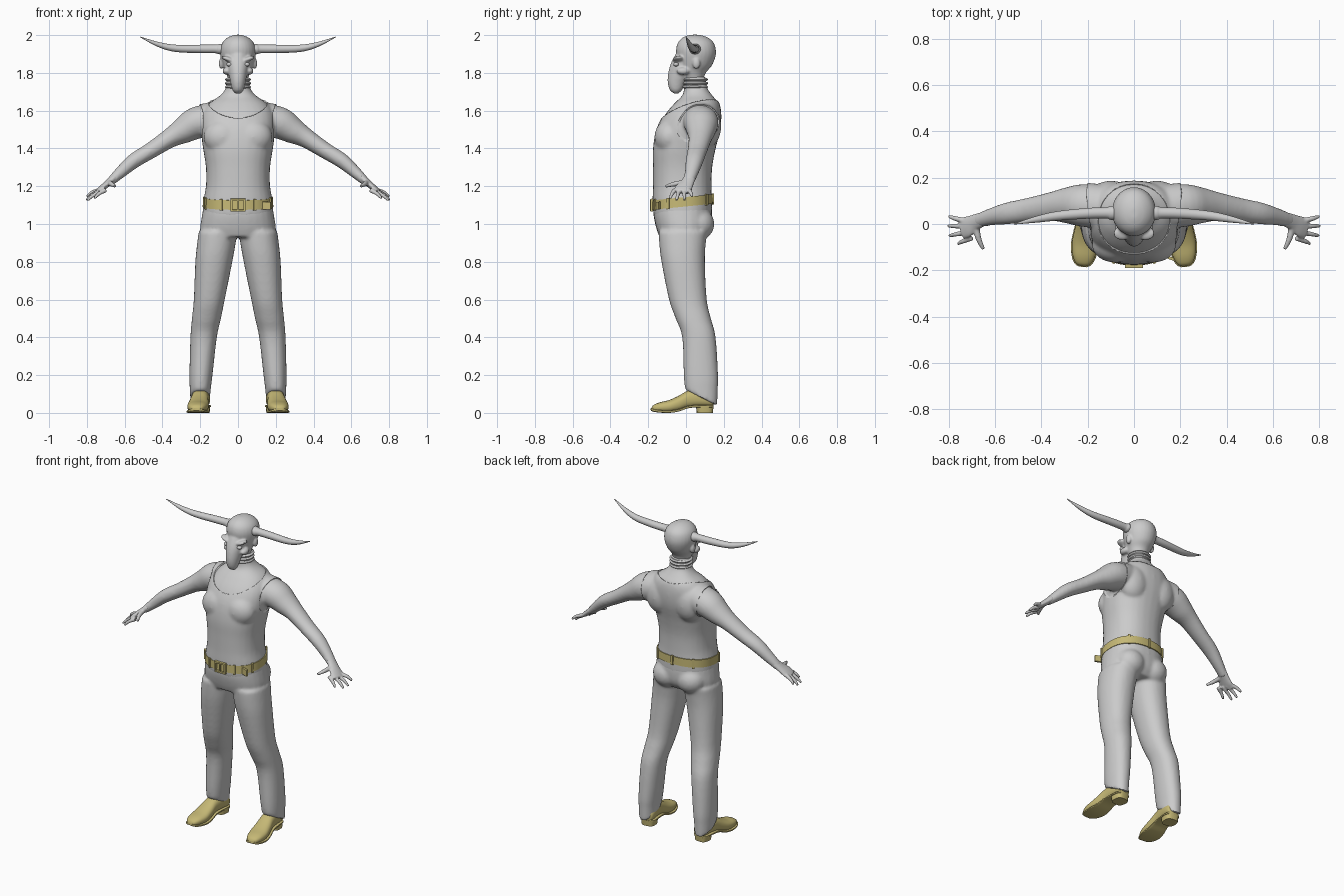
import bpy, bmesh, math
from mathutils import Vector, Matrix

if "Cube" in bpy.data.objects:
    bpy.data.objects.remove(bpy.data.objects["Cube"])


def material(name, rgb):
    m = bpy.data.materials.new(name)
    m.use_nodes = True
    m.diffuse_color = (*rgb, 1)
    m.node_tree.nodes["Principled BSDF"].inputs["Base Color"].default_value = (*rgb, 1)
    return m


GREY = material("light grey", (0.6, 0.6, 0.6))
TAN = material("tan leather", (0.56, 0.48, 0.18))
Y, Z = Vector((0, 1, 0)), Vector((0, 0, 1))


def spline(rows, k):
    """Smoothly resample a list of number tuples."""
    out = []
    for i in range(len(rows) - 1):
        q = [Vector(rows[min(max(j, 0), len(rows) - 1)]) for j in range(i - 1, i + 3)]
        for s in range(k):
            t = s / k
            out.append(q[1] + (q[2] - q[0]) * t / 2
                       + (q[0] - q[1] * 2.5 + q[2] * 2 - q[3] / 2) * t * t
                       + ((q[1] - q[2]) * 1.5 + (q[3] - q[0]) / 2) * t ** 3)
    return out + [Vector(rows[-1])]


def tube(bm, rows, ref=Y, axis=None, power=2, n=28, k=4):
    """Loft rows of (x, y, z, radius along ref, radius across)."""
    rows = spline(rows, k)
    pts = [Vector(r[:3]) for r in rows]
    rings = []
    for i, (p, r) in enumerate(zip(pts, rows)):
        t = axis or (pts[min(i + 1, len(pts) - 1)] - pts[max(i - 1, 0)]).normalized()
        u = (ref - t * ref.dot(t)).normalized()
        v = t.cross(u)
        ring = []
        for j in range(n):
            c, s = math.cos(math.tau * j / n), math.sin(math.tau * j / n)
            c = math.copysign(abs(c) ** (2 / power), c)
            s = math.copysign(abs(s) ** (2 / power), s)
            ring.append(bm.verts.new(p + u * c * r[3] + v * s * r[4]))
        rings.append(ring)
    for a, b in zip(rings, rings[1:]):
        for j in range(n):
            bm.faces.new((a[j], a[(j + 1) % n], b[(j + 1) % n], b[j]))
    bm.faces.new(rings[0])
    bm.faces.new(rings[-1])


def column(bm, rows, x=0, **kw):
    """Loft level rows of (z, front y, back y, half width)."""
    tube(bm, [(x, (f + b) / 2, z, (b - f) / 2, w) for z, f, b, w in rows], axis=Z, **kw)


def ball(bm, loc, size, rot=Matrix()):
    m = Matrix.Translation(loc) @ rot @ Matrix.Diagonal((*size, 1))
    bmesh.ops.create_uvsphere(bm, u_segments=32, v_segments=20, radius=1, matrix=m)


def box(bm, loc, size, rot=Matrix()):
    m = Matrix.Translation(loc) @ rot @ Matrix.Diagonal((*size, 1))
    bmesh.ops.create_cube(bm, size=1, matrix=m)


def apply_mod(ob, kind, **kw):
    m = ob.modifiers.new(kind.lower(), kind)
    for key, val in kw.items():
        setattr(m, key, val)
    bpy.context.view_layer.objects.active = ob
    bpy.ops.object.modifier_apply(modifier=m.name)


def finish(bm, name, mat, voxel=0, smooth=0, angle=40):
    bmesh.ops.recalc_face_normals(bm, faces=bm.faces)
    me = bpy.data.meshes.new(name)
    bm.to_mesh(me)
    bm.free()
    me.materials.append(mat)
    ob = bpy.data.objects.new(name, me)
    bpy.context.collection.objects.link(ob)
    bpy.ops.object.select_all(action="DESELECT")
    ob.select_set(True)
    bpy.context.view_layer.objects.active = ob
    if voxel:
        apply_mod(ob, "REMESH", mode="VOXEL", voxel_size=voxel)
        apply_mod(ob, "SMOOTH", factor=0.5, iterations=smooth)
    bpy.ops.object.shade_smooth_by_angle(angle=math.radians(angle))
    return ob


def mirrored(rows, s):
    return [(r[0] * s, *r[1:]) for r in rows]


# Torso, neck and arms
torso = [(1.04, -.165, .13, .18), (1.12, -.17, .13, .177), (1.2, -.168, .128, .163),
         (1.3, -.168, .132, .163), (1.4, -.168, .15, .178), (1.5, -.15, .175, .19),
         (1.58, -.11, .18, .185), (1.64, -.06, .17, .15), (1.68, -.02, .14, .095),
         (1.72, -.01, .113, .065), (1.78, -.01, .105, .06)]
arm = [(.12, .07, 1.56, .09, .08), (.22, .08, 1.535, .092, .085), (.29, .08, 1.495, .078, .07),
       (.36, .075, 1.455, .062, .052), (.46, .06, 1.39, .052, .043), (.55, .045, 1.335, .047, .04),
       (.62, .03, 1.275, .037, .032), (.68, .012, 1.22, .03, .022)]


def upper_body(arm_rows):
    bm = bmesh.new()
    column(bm, torso, power=2.3)
    for s in (1, -1):
        tube(bm, mirrored(arm_rows, s))
        ball(bm, (.08 * s, -.09, 1.46), (.095, .07, .085))
        ball(bm, (.1 * s, .11, 1.52), (.09, .07, .11))
    return bm


finish(upper_body(arm), "body", GREY, .008, 10)

# Vest: a skin over the torso with neck and arm openings
vest = finish(upper_body(arm[:4]), "vest", GREY, .01, 7)
apply_mod(vest, "DISPLACE", strength=.007, mid_level=0)
for loc, size in (((0, 0, 1.70), (.165, .18, .2)),
                  ((.5, .05, 1.52), (.335, .3, .26)), ((-.5, .05, 1.52), (.335, .3, .26))):
    bm = bmesh.new()
    ball(bm, loc, size)
    cutter = finish(bm, "opening_cutter", GREY)
    apply_mod(vest, "BOOLEAN", operation="DIFFERENCE", object=cutter, solver="EXACT")
    bpy.data.objects.remove(cutter)

# Hands
tips = [(.8, .033, 1.145), (.803, -.008, 1.125), (.797, -.05, 1.125), (.76, -.085, 1.135)]
for s, side in ((1, "left"), (-1, "right")):
    bm = bmesh.new()
    tube(bm, mirrored([(.655, .02, 1.245, .032, .022), (.69, .005, 1.215, .036, .018),
                       (.72, -.012, 1.19, .046, .016), (.745, -.022, 1.17, .042, .012)], s))
    for i, tip in enumerate(tips):
        root = Vector((.735 - .012 * i, .015 - .025 * i, 1.18))
        mid = root.lerp(Vector(tip), .55) + Vector((.004, 0, .005))
        tube(bm, mirrored([(*root, .012, .012), (*mid, .0105, .0105), (*tip, .007, .007)], s), n=12)
    tube(bm, mirrored([(.68, -.01, 1.22, .014, .014), (.672, -.06, 1.212, .013, .013),
                       (.65, -.108, 1.2, .008, .008)], s), ref=Z, n=12)
    finish(bm, side + "_hand", GREY, .005, 3)

# Trousers
bm = bmesh.new()
column(bm, [(1.12, -.168, .13, .177), (1.05, -.172, .138, .19), (.98, -.158, .132, .2),
            (.93, -.14, .1, .19)], power=2.3)
leg = [(.96, -.145, .115, .005, .208), (.9, -.142, .105, .012, .216), (.8, -.13, .1, .03, .226),
       (.6, -.09, .11, .07, .234), (.5, -.055, .132, .09, .244), (.4, -.02, .157, .112, .252),
       (.2, -.012, .17, .135, .257), (.12, -.005, .168, .145, .255), (.08, .0, .165, .148, .253)]
for s in (1, -1):
    tube(bm, [(s * (i + o) / 2, (f + b) / 2, z, (b - f) / 2, (o - i) / 2)
              for z, f, b, i, o in leg], axis=Z, power=2.2)
    ball(bm, (.085 * s, .065, 1.0), (.09, .085, .085))
for v in bm.verts:
    if v.co.z < .13:
        v.co.z -= .5 * (v.co.y - .08) * min(1, (.13 - v.co.z) / .05)
finish(bm, "trousers", GREY, .009, 7)

# Belt with loops, buckle and loose end
bm = bmesh.new()
belt = [(1.093, -.179, .142, .187), (1.143, -.178, .141, .185)]
column(bm, belt, power=2.3, n=64, k=1)
for deg in (25, 65, 115, 155, 230, 270, 310):
    c, s = math.cos(math.radians(deg)), -math.sin(math.radians(deg))
    pos = (math.copysign(abs(c) ** .87, c) * .187, math.copysign(abs(s) ** .87, s) * .16 - .018, 1.118)
    turn = Matrix.Rotation(math.atan2(s * .187, c * .16), 4, "Z")
    box(bm, pos, (.012, .014, .06), turn)
for x in (-.034, .034):
    box(bm, (x, -.182, 1.118), (.01, .014, .066))
for z in (1.089, 1.147):
    box(bm, (0, -.182, z), (.078, .014, .01))
box(bm, (0, -.185, 1.118), (.008, .01, .06))
box(bm, (.15, -.145, 1.112), (.05, .012, .04), Matrix.Rotation(math.radians(-20), 4, "Z"))
for v in bm.verts:
    v.co.z += .1 * v.co.y
finish(bm, "belt", TAN)

# Shoes: rows of (y, bottom, top, half width)
shoe = [(-.183, .014, .026, .012), (-.172, .008, .042, .032), (-.14, .003, .056, .048),
        (-.09, .001, .068, .056), (-.04, .008, .09, .052), (.01, .025, .118, .045),
        (.06, .03, .128, .045), (.11, .03, .115, .045), (.138, .03, .1, .038), (.146, .035, .085, .02)]
sole = [(y - .003, lo - .001, lo + .012, w + .004) for y, lo, hi, w in shoe]
for s, side in ((1, "left"), (-1, "right")):
    bm = bmesh.new()
    for part, p in ((shoe, 2.4), (sole, 6)):
        tube(bm, [(0, y, (lo + hi) / 2, (hi - lo) / 2, w) for y, lo, hi, w in part],
             ref=Z, axis=Y, power=p)
    tube(bm, [(0, .1, 0, .042, .042), (0, .1, .038, .046, .046)], axis=Z, power=3, k=1)
    turn = Matrix.Translation((.203 * s, 0, 0)) @ Matrix.Rotation(.1 * s, 4, "Z")
    bmesh.ops.transform(bm, matrix=turn, verts=bm.verts)
    finish(bm, side + "_shoe", TAN)

# Head with long bony snout, brows and ears
bm = bmesh.new()
column(bm, [(1.755, 0, .09, .05), (1.8, -.03, .105, .064), (1.84, -.042, .138, .08),
            (1.89, -.05, .157, .093), (1.93, -.052, .157, .094), (1.965, -.04, .143, .08),
            (1.99, -.012, .11, .05), (2.002, .025, .07, .015)])
column(bm, [(1.69, -.062, -.042, .014), (1.71, -.086, -.02, .03), (1.75, -.097, 0, .04),
            (1.8, -.094, .03, .05), (1.85, -.08, .04, .056), (1.9, -.055, .03, .045)])
for s in (1, -1):
    ball(bm, (.05 * s, -.04, 1.872), (.042, .03, .013), Matrix.Rotation(-.35 * s, 4, "Y"))
    ball(bm, (.06 * s, -.015, 1.81), (.022, .035, .02))
    ball(bm, (.088 * s, .055, 1.85), (.014, .02, .03))
finish(bm, "head", GREY, .006, 5)

bm = bmesh.new()
for s in (1, -1):
    ball(bm, (.046 * s, -.052, 1.845), (.017, .015, .011))
finish(bm, "eyes", GREY)

# Neck cords
bm = bmesh.new()
for z in (1.725, 1.745, 1.765):
    column(bm, [(z - .008, -.012, .11, .062), (z, -.02, .117, .07), (z + .008, -.012, .11, .062)])
finish(bm, "neck_cords", GREY)

# Horns
for s, side in ((1, "left"), (-1, "right")):
    bm = bmesh.new()
    tube(bm, mirrored([(.06, .048, 1.926, .03, .03), (.1, .048, 1.926, .03, .027),
                       (.12, .048, 1.927, .024, .023), (.2, .046, 1.927, .023, .022),
                       (.33, .035, 1.93, .02, .019), (.42, .02, 1.95, .014, .013),
                       (.517, 0, 1.99, .002, .002)], s), n=20)
    finish(bm, side + "_horn", GREY)
